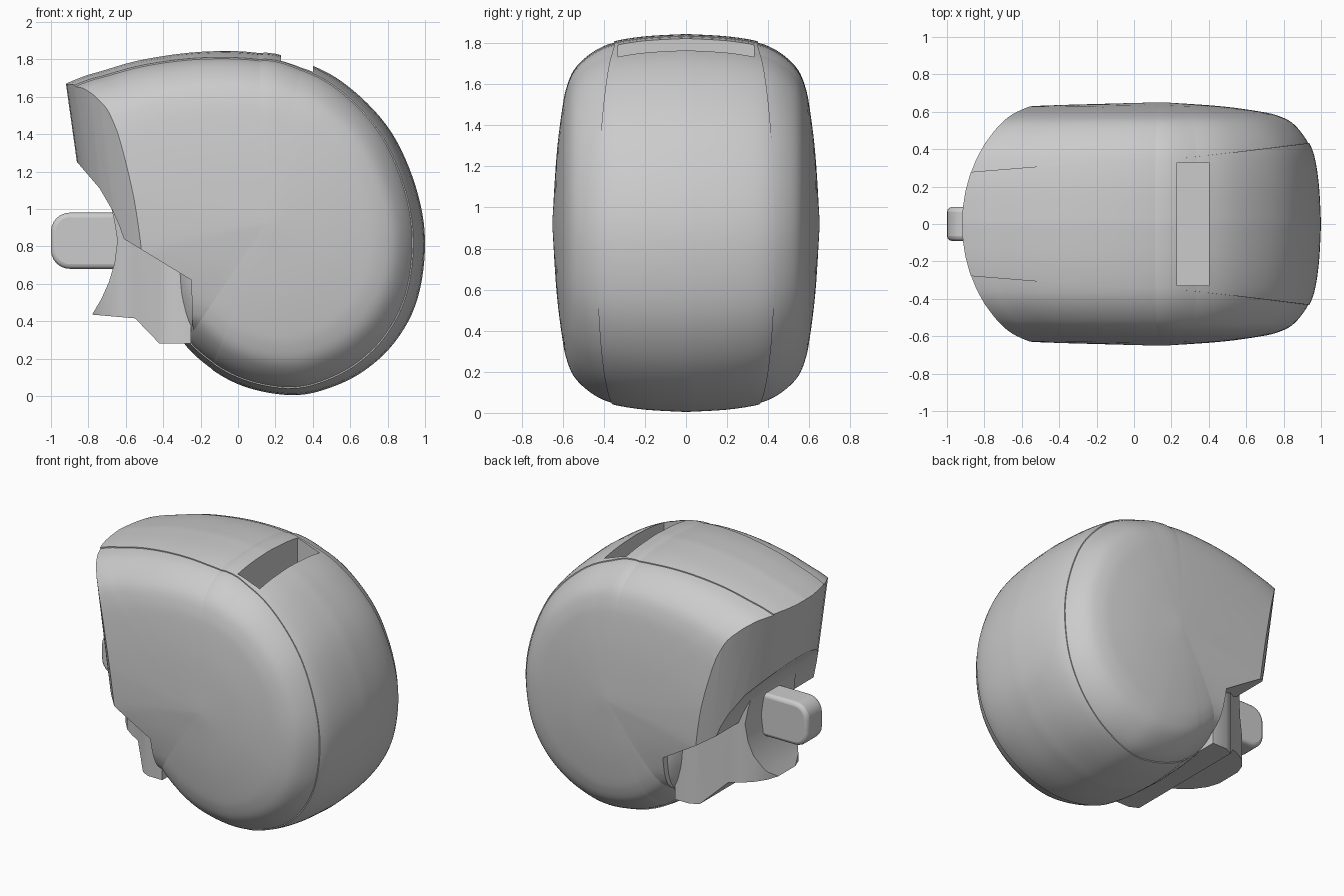
import bpy, bmesh, math
from mathutils import Vector

if "Cube" in bpy.data.objects:
    bpy.data.objects.remove(bpy.data.objects["Cube"], do_unlink=True)

grey = bpy.data.materials.new("light_grey")
grey.use_nodes = True
colour = (0.6, 0.6, 0.6, 1)
grey.diffuse_color = colour
grey.node_tree.nodes["Principled BSDF"].inputs["Base Color"].default_value = colour


def add_object(name, verts, faces):
    mesh = bpy.data.meshes.new(name)
    mesh.from_pydata(verts, [], faces)
    bm = bmesh.new()
    bm.from_mesh(mesh)
    bmesh.ops.recalc_face_normals(bm, faces=bm.faces)
    bm.to_mesh(mesh)
    bm.free()
    mesh.materials.append(grey)
    obj = bpy.data.objects.new(name, mesh)
    bpy.context.collection.objects.link(obj)
    return obj


def smooth_path(points, steps, closed):
    """Catmull-Rom curve through 2D points."""
    pts = [Vector(p) for p in points]
    n = len(pts)
    pick = (lambda i: pts[i % n]) if closed else (lambda i: pts[max(0, min(n - 1, i))])
    out = []
    for i in range(n if closed else n - 1):
        a, b, c, d = (pick(i + k) for k in (-1, 0, 1, 2))
        for j in range(steps):
            t = j / steps
            out.append(0.5 * (2 * b + (c - a) * t + (2 * a - 5 * b + 4 * c - d) * t ** 2
                              + (3 * b - a - 3 * c + d) * t ** 3))
    return out if closed else out + [pts[-1]]


def prism(name, points, low, high, axis):
    """Extrude a polygon along y (points are x, z) or z (points are x, y)."""
    n = len(points)
    place = (lambda p, h: (p[0], h, p[1])) if axis == "y" else (lambda p, h: (p[0], p[1], h))
    verts = [place(p, h) for h in (low, high) for p in points]
    faces = [(i, (i + 1) % n, (i + 1) % n + n, i + n) for i in range(n)]
    return add_object(name, verts, faces + [tuple(range(n)), tuple(range(n, 2 * n))])


def cut(obj, cutter, operation="DIFFERENCE"):
    mod = obj.modifiers.new("cut", "BOOLEAN")
    mod.operation = operation
    mod.object = cutter
    mod.solver = "EXACT"
    cutter.hide_render = True
    bpy.context.view_layer.objects.active = obj
    bpy.ops.object.modifier_apply(modifier=mod.name)


def finish(obj, angle=32):
    bpy.ops.object.select_all(action="DESELECT")
    obj.select_set(True)
    bpy.context.view_layer.objects.active = obj
    bpy.ops.object.shade_smooth_by_angle(angle=math.radians(angle))


# Barrel section: outline scale as the depth grows
HALF, SEAM = 0.65, 0.38
section = smooth_path([(0, 1), (0.2, 0.988), (0.35, 0.962), (0.43, 0.928), (0.5, 0.873),
                       (0.55, 0.81), (0.58, 0.73), (0.6, 0.63), (0.63, 0.37), (HALF, 0.02)], 4, False)


def scale_at(y):
    for a, b in zip(section, section[1:]):
        if y <= b.x:
            return a.y + (b.y - a.y) * max(0, y - a.x) / (b.x - a.x)
    return section[-1].y


def seam_at(x):
    return 0.35 + 0.11 * max(0, x - 0.25) - 0.08 * max(0, -x)


def barrel(name, outline, size=1.0):
    """Loft the outline across the depth, with a raised band between two seams."""
    levels = [(p.x, 1) for p in section if p.x < SEAM]
    levels += [(SEAM, 1), (SEAM, 0.992)] + [(p.x, 0.992) for p in section if p.x > SEAM]
    levels = [(-y, k) for y, k in reversed(levels) if y > 0] + levels
    cx, cz = 0.15, 0.92
    verts, n = [], len(outline)
    for level, k in levels:
        for p in outline:
            w, d = seam_at(p.x), abs(level)
            y = d * w / SEAM if d <= SEAM else w + (d - SEAM) * (HALF - w) / (HALF - SEAM)
            s = scale_at(y) * k * size
            verts.append((cx + (p.x - cx) * s, math.copysign(y, level), cz + (p.y - cz) * s))
    faces = [(r * n + i, r * n + (i + 1) % n, (r + 1) * n + (i + 1) % n, (r + 1) * n + i)
             for r in range(len(levels) - 1) for i in range(n)]
    last = (len(levels) - 1) * n
    faces += [tuple(range(n)), tuple(range(last, last + n))]
    return add_object(name, verts, faces)


# Outlines: the long top runs past the mouth, the drum closes on itself
back = [(-0.5, 1.8), (-0.2, 1.84), (0.1, 1.835), (0.4, 1.765), (0.62, 1.63), (0.82, 1.41), (0.95, 1.12),
        (1.0, 0.83), (0.96, 0.52), (0.84, 0.29), (0.66, 0.125), (0.45, 0.03), (0.27, 0.005),
        (0.05, 0.045), (-0.13, 0.135), (-0.29, 0.28)]
housing = barrel("housing", smooth_path(back + [(-0.9, 0.4), (-1.7, 0.6), (-1.8, 1.1),
                                                (-1.5, 1.4), (-0.92, 1.67), (-0.72, 1.74)], 6, True))
drum = barrel("drum", smooth_path(back[2:] + [(-0.35, 0.44), (-0.37, 0.6), (-0.37, 0.8),
                                              (-0.33, 1.2), (-0.15, 1.65)], 6, True), 0.997)

# Mouth: leaning wall, rounded in plan
arc = [(0.85 * (1 - math.cos(a)) - 0.92, 0.85 * math.sin(a))
       for a in (math.radians(6 * i) for i in range(-10, 11))]
wall = prism("mouth_cutter", arc + [(-3, 1), (-3, -1)], -0.5, 2.5, "z")
for v in wall.data.vertices:
    v.co.x += (1.67 - v.co.z) * 0.14
cut(housing, wall)

# Finger recess below the mouth
recess = prism("recess_cutter", [(-0.86, 1.25), (-0.74, 1.11), (-0.67, 0.99), (-0.635, 0.91), (-0.61, 0.84),
                                 (-0.25, 0.62), (-0.22, -0.3), (-2.5, -0.3), (-2.5, 1.25)], -1, 1, "y")
cut(housing, recess)

# Slot in the top band
slot = prism("slot_cutter", [(0.23, 1.3), (0.4, 1.3), (0.4, 2), (0.23, 2)], -0.33, 0.33, "y")
for part in (housing, drum):
    cut(part, slot)

# Lip: stepped underside, hollow front, rounded in plan
side = [(-0.25, 0.28), (-0.42, 0.28), (-0.55, 0.415), (-0.78, 0.435), (-0.73, 0.52), (-0.69, 0.61),
        (-0.66, 0.71), (-0.645, 0.83), (-0.66, 0.93), (-0.68, 1.02), (-0.25, 1.02)]
lip = prism("lip", side, -0.7, 0.7, "y")
half_plan = [(-0.8, 0), (-0.785, 0.08), (-0.75, 0.17), (-0.69, 0.24), (-0.62, 0.285), (-0.55, 0.32),
             (-0.42, 0.45), (-0.36, 0.48), (-0.2, 0.48)]
plan = half_plan + [(x, -y) for x, y in reversed(half_plan[1:])]
cut(lip, prism("lip_plan_cutter", plan, 0, 2, "z"), "INTERSECT")

# Pull tab with rounded corners
corners = [(-0.9, 0.88, 90), (-0.9, 0.78, 180)]
tab_side = [(x + 0.1 * math.cos(math.radians(a + s)), z + 0.1 * math.sin(math.radians(a + s)))
            for x, z, a in corners for s in range(0, 91, 15)]
tab = prism("pull_tab", tab_side + [(-0.5, 0.68), (-0.5, 0.98)], -0.09, 0.09, "y")
bevel = tab.modifiers.new("soft_edges", "BEVEL")
bevel.width, bevel.segments = 0.025, 3

for cutter in [o for o in bpy.data.objects if o.name.endswith("_cutter")]:
    bpy.data.objects.remove(cutter, do_unlink=True)
for part in (housing, drum, lip, tab):
    finish(part)
